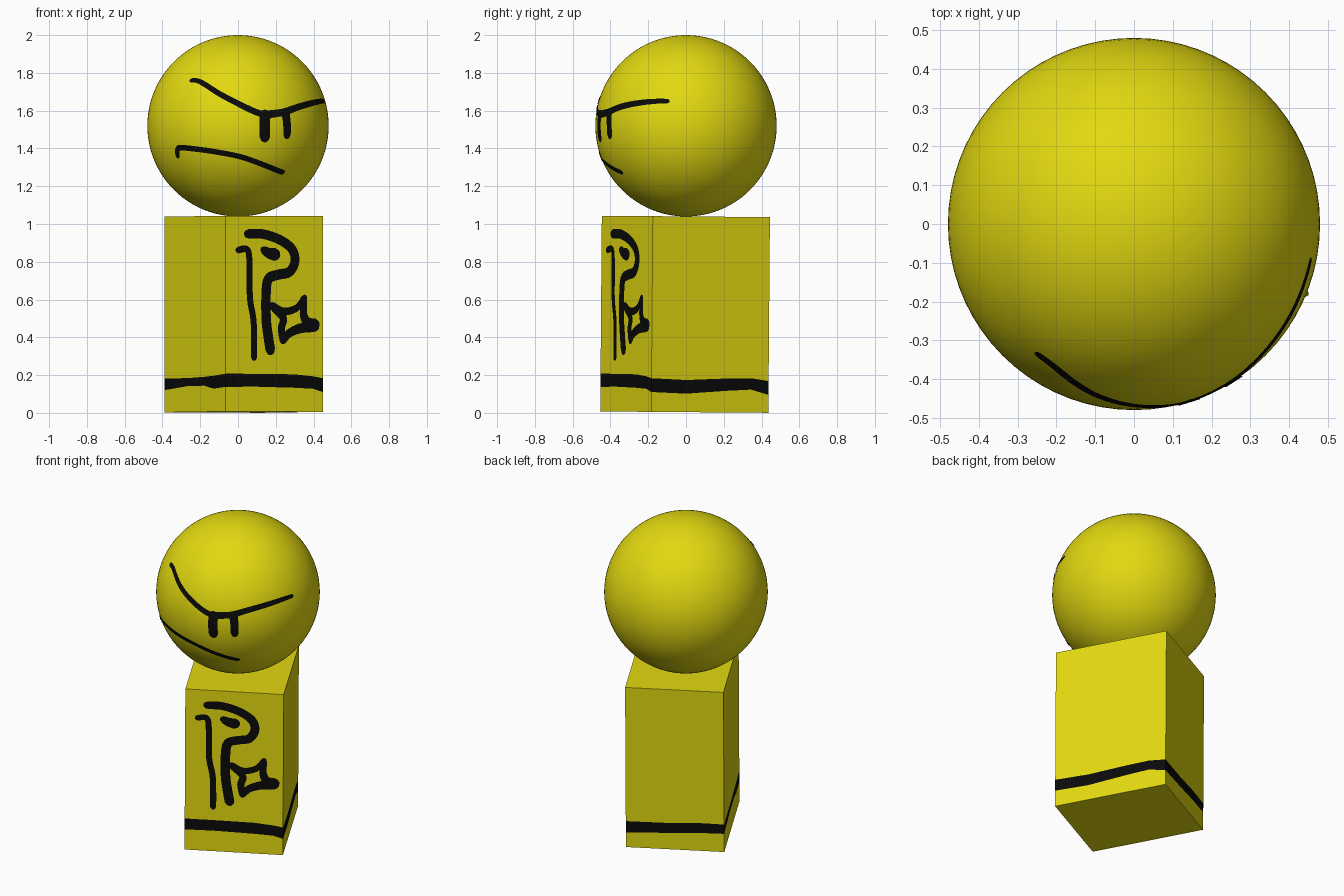
import bpy, bmesh, math
from mathutils import Vector

if "Cube" in bpy.data.objects:
    bpy.data.objects.remove(bpy.data.objects["Cube"])


def material(name, rgb):
    m = bpy.data.materials.new(name)
    m.diffuse_color = (*rgb, 1)
    m.use_nodes = True
    m.node_tree.nodes["Principled BSDF"].inputs["Base Color"].default_value = m.diffuse_color
    return m


YELLOW = material("mustard yellow", (0.76, 0.69, 0.005))
BLACK = material("black paint", (0.003, 0.003, 0.003))
R, HEAD = 0.48, Vector((0, 0, 1.52))
LIFT = 0.003                                   # paint height above a surface
A, B, D, C = [Vector(p) for p in ((-0.065, -0.45), (0.45, -0.18), (0.125, 0.44), (-0.39, 0.17))]


def lean(p):
    """The block leans back very slightly."""
    return Vector((p[0], p[1] + 0.008 * (p[2] - 0.5), p[2] + 0.004 - 0.008 * p[1]))


def finish(bm, name, mats):
    me = bpy.data.meshes.new(name)
    bm.to_mesh(me)
    bm.free()
    for m in mats:
        me.materials.append(m)
    ob = bpy.data.objects.new(name, me)
    bpy.context.collection.objects.link(ob)
    return ob


# Round head
bm = bmesh.new()
bmesh.ops.create_uvsphere(bm, u_segments=72, v_segments=48, radius=R)
for f in bm.faces:
    f.smooth = True
finish(bm, "head", [YELLOW]).location = HEAD

# Block body, with an uneven black band cut into its sides
# (side, position along side, band bottom, band top)
band = [(0, 0, .13, .20), (0, .3, .132, .20), (0, .7, .127, .198), (0, .9, .122, .188),
        (1, 0, .105, .178), (1, .3, .098, .17), (1, .65, .115, .18), (1, .85, .122, .182),
        (2, 0, .095, .168), (2, .4, .105, .17), (2, .7, .115, .18),
        (3, 0, .118, .178), (3, .4, .138, .18), (3, .65, .138, .185), (3, .8, .122, .19)]
corners = [A, B, D, C]
bm = bmesh.new()
rings = [[], [], [], []]
for side, t, low, high in band:
    p = corners[side].lerp(corners[(side + 1) % 4], t)
    for ring, z in zip(rings, (0, low, high, 1.036)):
        ring.append(bm.verts.new(lean((p.x, p.y, z))))
n = len(band)
for k in range(3):
    for i in range(n):
        j = (i + 1) % n
        f = bm.faces.new((rings[k][i], rings[k][j], rings[k + 1][j], rings[k + 1][i]))
        f.material_index = int(k == 1)
bm.faces.new(rings[3])
bm.faces.new(rings[0][::-1])
finish(bm, "body", [YELLOW, BLACK])


# Surfaces to paint on: each gives (position, normal) for a point
def on_head(p):
    d = (p - HEAD).normalized()
    return HEAD + d * (R + LIFT), d


edge = B - A
FRONT = Vector((edge.y, -edge.x, 0)).normalized()


def on_front(p):
    y = A.y + (p.x - A.x) * edge.y / edge.x
    return lean((p.x, y, p.z)) + FRONT * LIFT, FRONT


def head_point(x, z):
    return Vector((x, -math.sqrt(max(R * R - x * x - (z - HEAD.z) ** 2, 0)), z))


def front_point(x, z):
    return Vector((x, A.y + (x - A.x) * edge.y / edge.x, z))


def spline(pts, steps=6):
    out = []
    for i in range(len(pts) - 1):
        a, b, c, d = pts[max(i - 1, 0)], pts[i], pts[i + 1], pts[min(i + 2, len(pts) - 1)]
        for s in range(steps):
            t = s / steps
            out.append(0.5 * (2 * b + (c - a) * t + (2 * a - 5 * b + 4 * c - d) * t * t
                              + (3 * b - a - 3 * c + d) * t ** 3))
    return out + [pts[-1]]


def stroke(name, points, w0, w1, head=False):
    """Thin brush stroke with round ends, laid on the head or the front."""
    start, surf = (head_point, on_head) if head else (front_point, on_front)
    path = spline([start(*p) for p in points])
    bm = bmesh.new()
    last = None
    for i, p in enumerate(path):
        n = surf(p)[1]
        tan = (path[min(i + 1, len(path) - 1)] - path[max(i - 1, 0)]).normalized()
        left = n.cross(tan).normalized()
        r = (w0 + (w1 - w0) * i / (len(path) - 1)) / 2
        pair = [bm.verts.new(surf(p + left * k)[0]) for k in (-r, r)]
        if last:
            bm.faces.new((last[0], pair[0], pair[1], last[1]))
        last = pair
        if i in (0, len(path) - 1):
            r *= 0.9
            bm.faces.new([bm.verts.new(surf(p + (tan * math.cos(a) + left * math.sin(a)) * r)[0])
                          for a in (math.tau * k / 12 for k in range(12))])
    finish(bm, name, [BLACK])


# Face
stroke("brow_left", [(-.245, 1.76), (-.2, 1.752), (-.1, 1.69), (0, 1.637), (.1, 1.59), (.17, 1.575)],
       .026, .036, True)
stroke("brow_right", [(.16, 1.58), (.24, 1.592), (.32, 1.62), (.4, 1.642), (.435, 1.649), (.452, 1.65)],
       .042, .024, True)
stroke("eye_left", [(.142, 1.58), (.142, 1.52), (.142, 1.458)], .058, .058, True)
stroke("eye_right", [(.25, 1.59), (.258, 1.53), (.258, 1.47)], .05, .046, True)
stroke("mouth", [(-.318, 1.36), (-.318, 1.395), (-.29, 1.405), (-.15, 1.388), (0, 1.36),
                 (.12, 1.32), (.235, 1.275)], .03, .03, True)

# Abstract brush marks on the front of the body
stroke("chest_curl", [(.05, .94), (.13, .94), (.22, .91), (.285, .86), (.3, .795), (.27, .74),
                      (.21, .725), (.162, .705), (.148, .64), (.148, .49), (.16, .39), (.17, .325)],
       .05, .058)
stroke("chest_thin_line", [(0, .855), (.05, .855), (.06, .76), (.062, .6), (.08, .49),
                           (.084, .38), (.084, .285)], .036, .036)
stroke("chest_dot", [(.135, .855), (.165, .838), (.195, .832)], .045, .07)
stroke("star_top", [(.18, .56), (.24, .53), (.31, .55), (.35, .605)], .045, .034)
stroke("star_right", [(.35, .6), (.345, .52), (.365, .475), (.405, .462)], .034, .065)
stroke("star_bottom", [(.405, .452), (.33, .442), (.27, .415), (.237, .375)], .06, .038)
stroke("star_left", [(.237, .375), (.228, .44), (.238, .495), (.19, .55)], .04, .045)
